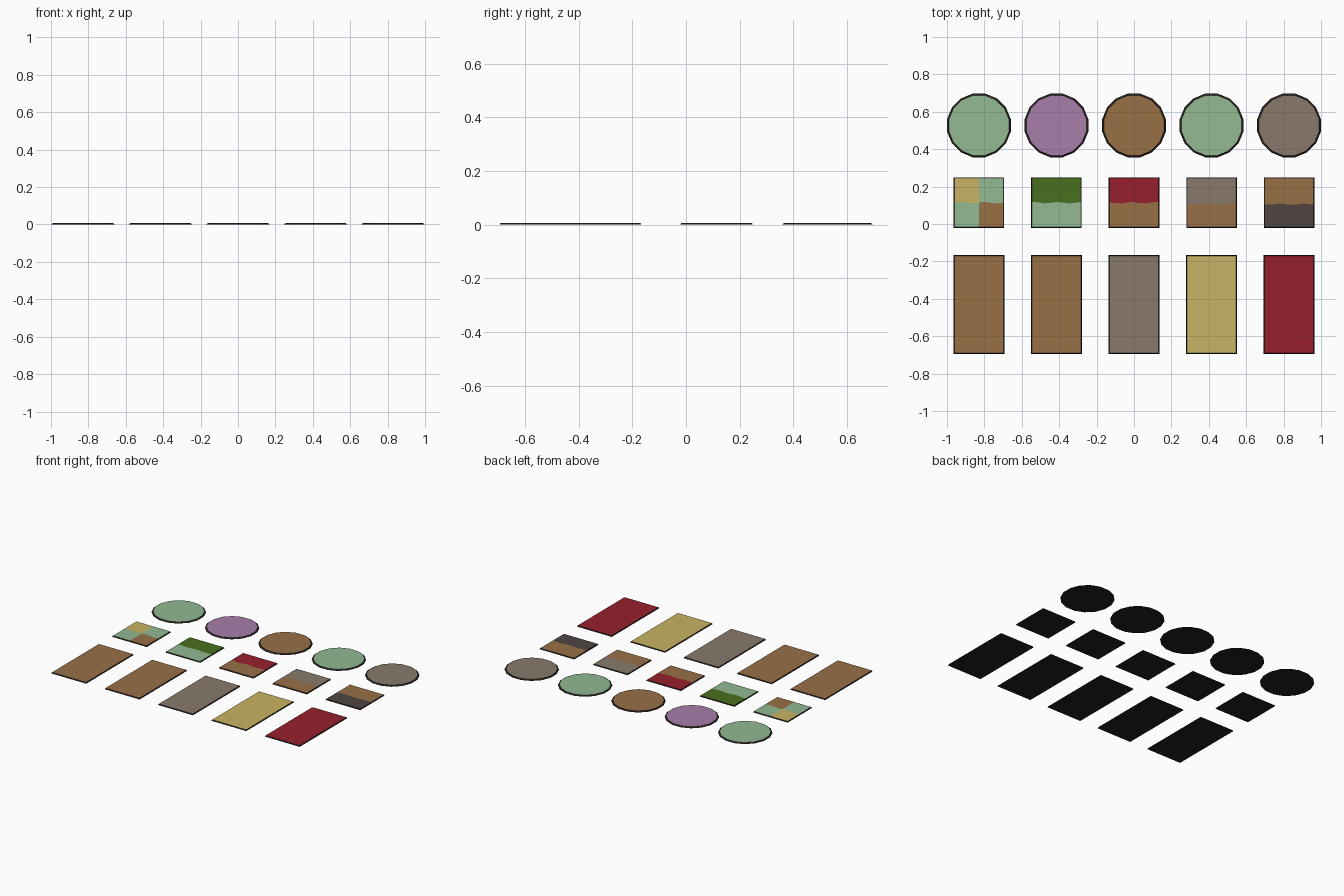
import bpy, bmesh, math

if "Cube" in bpy.data.objects:
    bpy.data.objects.remove(bpy.data.objects["Cube"])

H = 0.007           # tile thickness
XS = [-0.829, -0.4145, 0.0, 0.4145, 0.829]


def srgb(c):
    c /= 255
    return c / 12.92 if c <= 0.04045 else ((c + 0.055) / 1.055) ** 2.4


def material(name, r, g, b):
    m = bpy.data.materials.new(name)
    m.diffuse_color = (srgb(r), srgb(g), srgb(b), 1)
    m.use_nodes = True
    m.node_tree.nodes["Principled BSDF"].inputs["Base Color"].default_value = m.diffuse_color
    return m


MATS = {n: material(n, *c) for n, c in {
    "black": (38, 32, 30), "pale green": (146, 186, 145),
    "purple": (168, 126, 170), "brown": (152, 112, 70),
    "stone grey": (136, 122, 107), "sand yellow": (200, 180, 100),
    "red": (151, 32, 45), "dark green": (74, 111, 30),
    "dark grey": (80, 69, 66)}.items()}


def finish(bm, name, x, y, colours):
    bmesh.ops.remove_doubles(bm, verts=bm.verts, dist=1e-5)
    me = bpy.data.meshes.new(name)
    bm.to_mesh(me)
    bm.free()
    for c in ["black"] + colours:
        me.materials.append(MATS[c])
    ob = bpy.data.objects.new(name, me)
    ob.location = (x, y, 0)
    bpy.context.collection.objects.link(ob)


def base(bm, bottom, top):
    """Dark underside and sloping rim; returns the top outline vertices."""
    lo = [bm.verts.new((px, py, 0)) for px, py in bottom]
    hi = [bm.verts.new((px, py, H)) for px, py in top]
    bm.faces.new(lo[::-1])
    n = len(lo)
    for i in range(n):
        j = (i + 1) % n
        bm.faces.new((lo[i], lo[j], hi[j], hi[i]))
    return hi


def rect(w, h):
    return [(-w, -h), (w, -h), (w, h), (-w, h)]


def ring(r, n=16):
    return [(r * math.cos((i + 0.5) * math.tau / n),
             r * math.sin((i + 0.5) * math.tau / n)) for i in range(n)]


def plain_tile(name, x, y, bottom, top, colour):
    bm = bmesh.new()
    bm.faces.new(base(bm, bottom, top)).material_index = 1
    finish(bm, name, x, y, [colour])


def split_tile(name, x, y, w, i, upper, lower):
    """Square tile whose halves meet along a gently wavy line.
    upper / lower: (left colour, right colour)."""
    bm = bmesh.new()
    t = w - 0.004
    base(bm, rect(w, w), rect(t, t))
    offset = [0.0, 0.0, 0.0, -0.008, -0.008][i]
    n = 8
    cols = [-t + 2 * t * k / n for k in range(n + 1)]
    mids = [offset + 0.004 * math.sin(k * 1.6 + i) for k in range(n + 1)]
    colours = [*upper, *lower]
    for k in range(n):
        right = int(k >= n // 2)
        a, b, ma, mb = cols[k], cols[k + 1], mids[k], mids[k + 1]
        for quad, c in (([(a, ma), (b, mb), (b, t), (a, t)], 1 + right),
                        ([(a, -t), (b, -t), (b, mb), (a, ma)], 3 + right)):
            f = bm.faces.new([bm.verts.new((*p, H)) for p in quad])
            f.material_index = c
    finish(bm, name, x, y, colours)


# Back row: round tokens
for i, c in enumerate(["pale green", "purple", "brown", "pale green", "stone grey"]):
    plain_tile(f"round_token_{i + 1}", XS[i], 0.527, ring(0.1735), ring(0.1635), c)

# Middle row: square tiles with two or four fields
FIELDS = [(("sand yellow", "pale green"), ("pale green", "brown")),
          (("dark green",) * 2, ("pale green",) * 2),
          (("red",) * 2, ("brown",) * 2),
          (("stone grey",) * 2, ("brown",) * 2),
          (("brown",) * 2, ("dark grey",) * 2)]
for i, (up, low) in enumerate(FIELDS):
    split_tile(f"square_tile_{i + 1}", XS[i], 0.114, 0.135, i, up, low)

# Front row: tall cards
for i, c in enumerate(["brown", "brown", "stone grey", "sand yellow", "red"]):
    plain_tile(f"card_{i + 1}", XS[i], -0.43, rect(0.136, 0.264), rect(0.132, 0.26), c)
